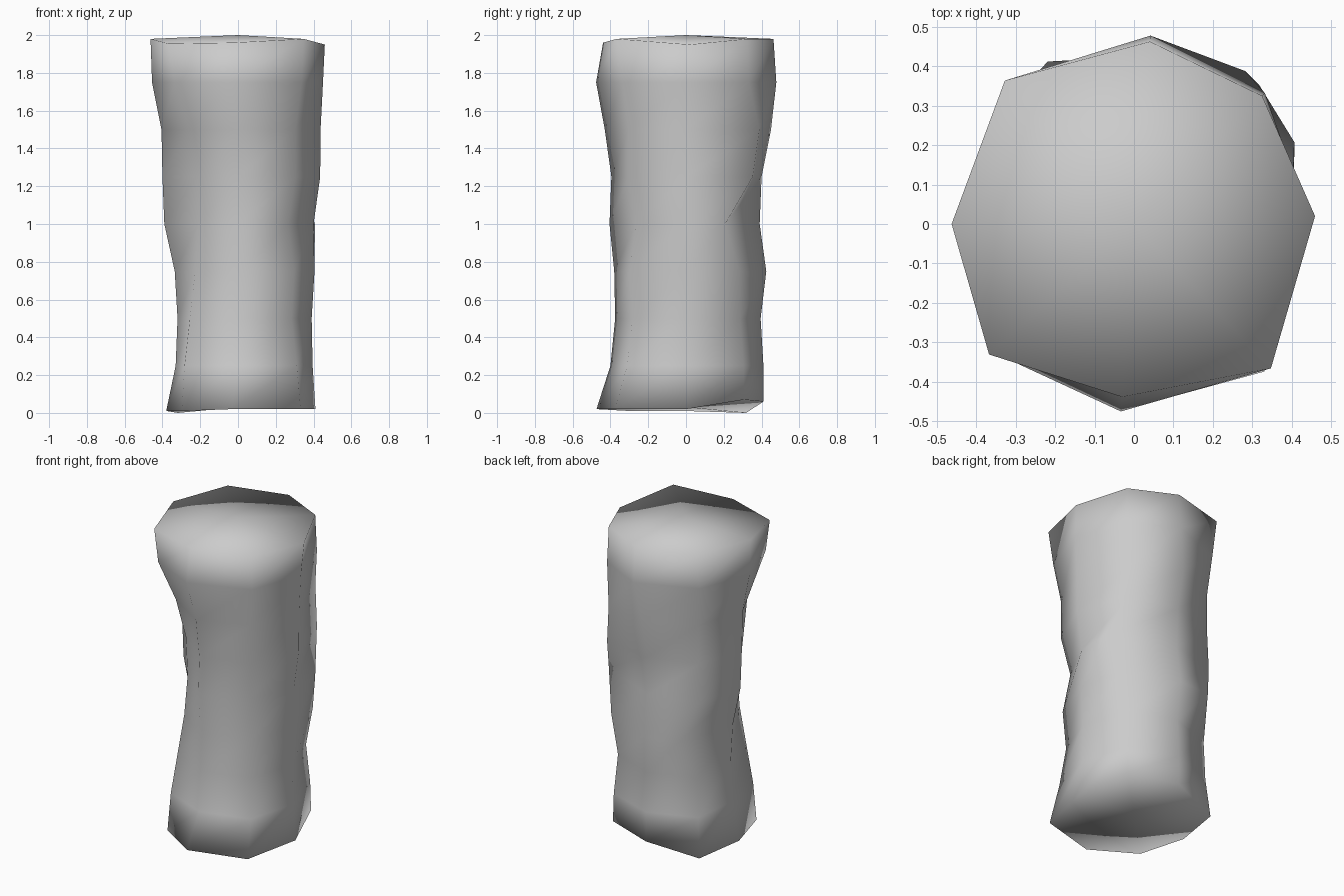
import bpy, bmesh, math

if "Cube" in bpy.data.objects:
    bpy.data.objects.remove(bpy.data.objects["Cube"])

# Radius of every ring for each of the eight sides, from bottom to top
sides = [
    (0,   [.41, .395, .39, .405, .40, .435, .437, .45, .46]),    # right
    (45,  [.435, .43, .405, .44, .457, .475, .48, .47, .46]),    # back right
    (90,  [.41, .41, .395, .425, .39, .40, .45, .48, .465]),     # back
    (135, [.45, .42, .41, .467, .44, .43, .43, .46, .49]),       # back left
    (180, [.38, .33, .32, .335, .39, .40, .405, .455, .463]),    # left
    (225, [.42, .40, .36, .32, .30, .31, .37, .475, .495]),      # front left
    (270, [.475, .40, .375, .38, .405, .395, .43, .477, .44]),   # front
    (315, [.50, .44, .40, .42, .375, .43, .43, .475, .505]),     # front right
]
top_z = [1.95, 1.98, 1.98, 1.98, 1.98, 1.955, 1.96, 1.98]
bottom_z = [.02, .07, .06, 0, .01, .01, .02, .02]
# Sides that twist away from their even spacing: (side, ring) -> degrees
twist = {(0, 8): 2.5, (1, 4): -18, (1, 3): -5, (1, 5): 3, (1, 6): 9, (3, 3): -17,
         (2, 8): -5, (2, 7): -5, (6, 8): -4, (6, 7): -4, (6, 0): -4,
         (3, 8): -3, (5, 8): -3, (7, 8): -1.5, (7, 0): -3.5}

bm = bmesh.new()
rings = []
for r in range(9):
    ring = []
    for s, (angle, radii) in enumerate(sides):
        a = math.radians(angle + twist.get((s, r), 0))
        z = bottom_z[s] if r == 0 else top_z[s] if r == 8 else r * 0.25
        ring.append(bm.verts.new((radii[r] * math.cos(a), radii[r] * math.sin(a), z)))
    rings.append(ring)

# Side walls
for low, high in zip(rings, rings[1:]):
    for i in range(8):
        j = (i + 1) % 8
        bm.faces.new((low[i], low[j], high[j], high[i]))

# End caps as fans around a centre point
for ring, z in ((rings[0], 0.03), (rings[-1], 2.0)):
    centre = bm.verts.new((0, 0, z))
    for i in range(8):
        bm.faces.new((ring[i], ring[(i + 1) % 8], centre))

bmesh.ops.recalc_face_normals(bm, faces=bm.faces[:])
for f in bm.faces:
    f.smooth = True

mesh = bpy.data.meshes.new("stone_column")
bm.to_mesh(mesh)
bm.free()
column = bpy.data.objects.new("stone_column", mesh)
bpy.context.collection.objects.link(column)

# Plain grey stone
stone = bpy.data.materials.new("grey_stone")
stone.diffuse_color = (0.6, 0.6, 0.6, 1)
stone.use_nodes = True
stone.node_tree.nodes["Principled BSDF"].inputs["Base Color"].default_value = stone.diffuse_color
mesh.materials.append(stone)
